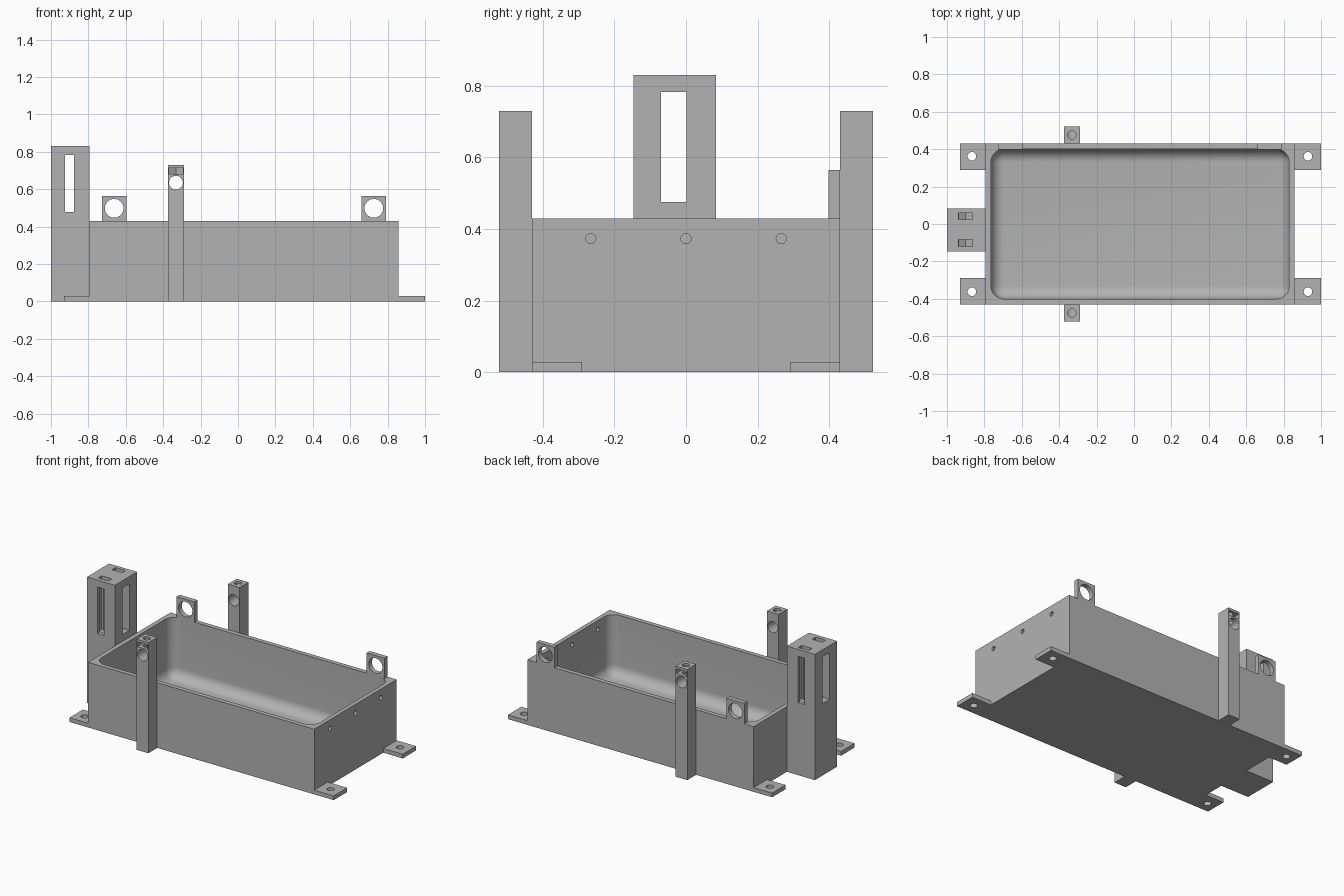
import bpy
import bmesh
import math
from mathutils import Matrix, Vector

if "Cube" in bpy.data.objects:
    bpy.data.objects.remove(bpy.data.objects["Cube"], do_unlink=True)

grey = bpy.data.materials.new("matte grey")
grey.use_nodes = True
GREY = (0.45, 0.45, 0.45, 1)
grey.diffuse_color = GREY
grey.node_tree.nodes["Principled BSDF"].inputs["Base Color"].default_value = GREY


def to_object(name, bm):
    bmesh.ops.recalc_face_normals(bm, faces=bm.faces)
    mesh = bpy.data.meshes.new(name)
    bm.to_mesh(mesh)
    bm.free()
    mesh.materials.append(grey)
    obj = bpy.data.objects.new(name, mesh)
    bpy.context.collection.objects.link(obj)
    return obj


def box(name, x, y, z, fillet=0):
    """Box from three (low, high) ranges; fillet rounds all but the top rim."""
    bm = bmesh.new()
    bmesh.ops.create_cube(bm, size=1)
    for v in bm.verts:
        v.co = Vector(r[0] if c < 0 else r[1] for r, c in zip((x, y, z), v.co))
    if fillet:
        edges = [e for e in bm.edges if min(v.co.z for v in e.verts) < z[1] - 0.001]
        bmesh.ops.bevel(bm, geom=edges, offset=fillet, segments=10,
                        profile=0.5, affect='EDGES')
    return to_object(name, bm)


def rod(name, centre, radius, length, axis, sides=40, turn=0):
    """Prism or cylinder along a named axis."""
    bm = bmesh.new()
    aim = {'X': Matrix.Rotation(math.pi / 2, 4, 'Y'),
           'Y': Matrix.Rotation(math.pi / 2, 4, 'X'), 'Z': Matrix()}[axis]
    bmesh.ops.create_cone(bm, cap_ends=True, segments=sides, radius1=radius,
                          radius2=radius, depth=length,
                          matrix=Matrix.Translation(centre) @ aim
                          @ Matrix.Rotation(turn, 4, 'Z'))
    return to_object(name, bm)


def cut(obj, *cutters):
    bpy.context.view_layer.objects.active = obj
    for cutter in cutters:
        mod = obj.modifiers.new("cut", 'BOOLEAN')
        mod.operation = 'DIFFERENCE'
        mod.solver = 'EXACT'
        mod.object = cutter
        bpy.ops.object.modifier_apply(modifier=mod.name)
        bpy.data.objects.remove(cutter, do_unlink=True)


def finish(obj):
    bpy.ops.object.select_all(action='DESELECT')
    obj.select_set(True)
    bpy.context.view_layer.objects.active = obj
    bpy.ops.object.shade_smooth_by_angle(angle=math.radians(30))


LEFT, RIGHT, SIDE, RIM = -0.795, 0.858, 0.43, 0.43

# Open tray with a filleted cavity and three small holes in one end wall
tray = box("tray", (LEFT, RIGHT), (-SIDE, SIDE), (0, RIM))
cut(tray, box("cavity", (-0.765, 0.83), (-0.4, 0.4), (0.03, 0.6), 0.07))
cut(tray, *[rod("wall_hole", (RIGHT, y, 0.373), 0.014, 0.12, 'X')
            for y in (-0.266, 0, 0.266)])
finish(tray)

# Mounting feet at the four corners
for end, x, hole_x in (("left", (RIGHT, 1), 0.93), ("right", (-0.93, LEFT), -0.867)):
    for side, s in (("front", -1), ("back", 1)):
        foot = box(f"{side}_{end}_foot", x, sorted((s * 0.29, s * SIDE)), (0, 0.028))
        cut(foot, rod("screw_hole", (hole_x, s * 0.362, 0), 0.023, 0.2, 'Z'))
        finish(foot)

# Eyelet tabs standing on the back rim
for end, x in (("left", 0.726), ("right", -0.662)):
    tab = box(f"{end}_eyelet_tab", (x - 0.065, x + 0.065), (0.398, SIDE), (RIM, 0.565))
    cut(tab, rod("eyelet", (x, 0.41, 0.498), 0.05, 0.2, 'Y'))
    finish(tab)

# Side posts with a cross hole, a top screw hole and a nut pocket on the outside
PX = -0.332
for side, s in (("front", -1), ("back", 1)):
    y = s * 0.476
    post = box(f"{side}_post", (PX - 0.043, PX + 0.043),
               sorted((s * SIDE, s * 0.522)), (0, 0.73))
    cut(post,
        rod("cross_hole", (PX, y, 0.635), 0.037, 0.3, 'Y'),
        rod("screw_hole", (PX, y, 0.72), 0.023, 0.16, 'Z'),
        rod("nut_seat", (PX, y, 0.698), 0.0427, 0.032, 'Z', 6),
        box("nut_entry", (PX - 0.037, PX + 0.037), sorted((y, s * 0.6)),
            (0.682, 0.714)))
    finish(post)

# Tower with crossing windows and two nut channels dropped in from the top
TX = -0.9
tower = box("tower", (-1, LEFT), (-0.147, 0.084), (0, 0.83))
cut(tower,
    box("wide_window", (-1.2, -0.6), (-0.07, 0.002), (0.475, 0.783)),
    box("narrow_window", (TX - 0.024, TX + 0.024), (-0.3, 0.3), (0.478, 0.784)))
for y in (-0.101, 0.042):
    cut(tower,
        rod("nut_seat", (TX, y, 0.502), 0.0427, 0.036, 'Y', 6),
        box("nut_channel", (TX - 0.037, TX + 0.037), (y - 0.018, y + 0.018),
            (0.502, 0.95)))
finish(tower)
